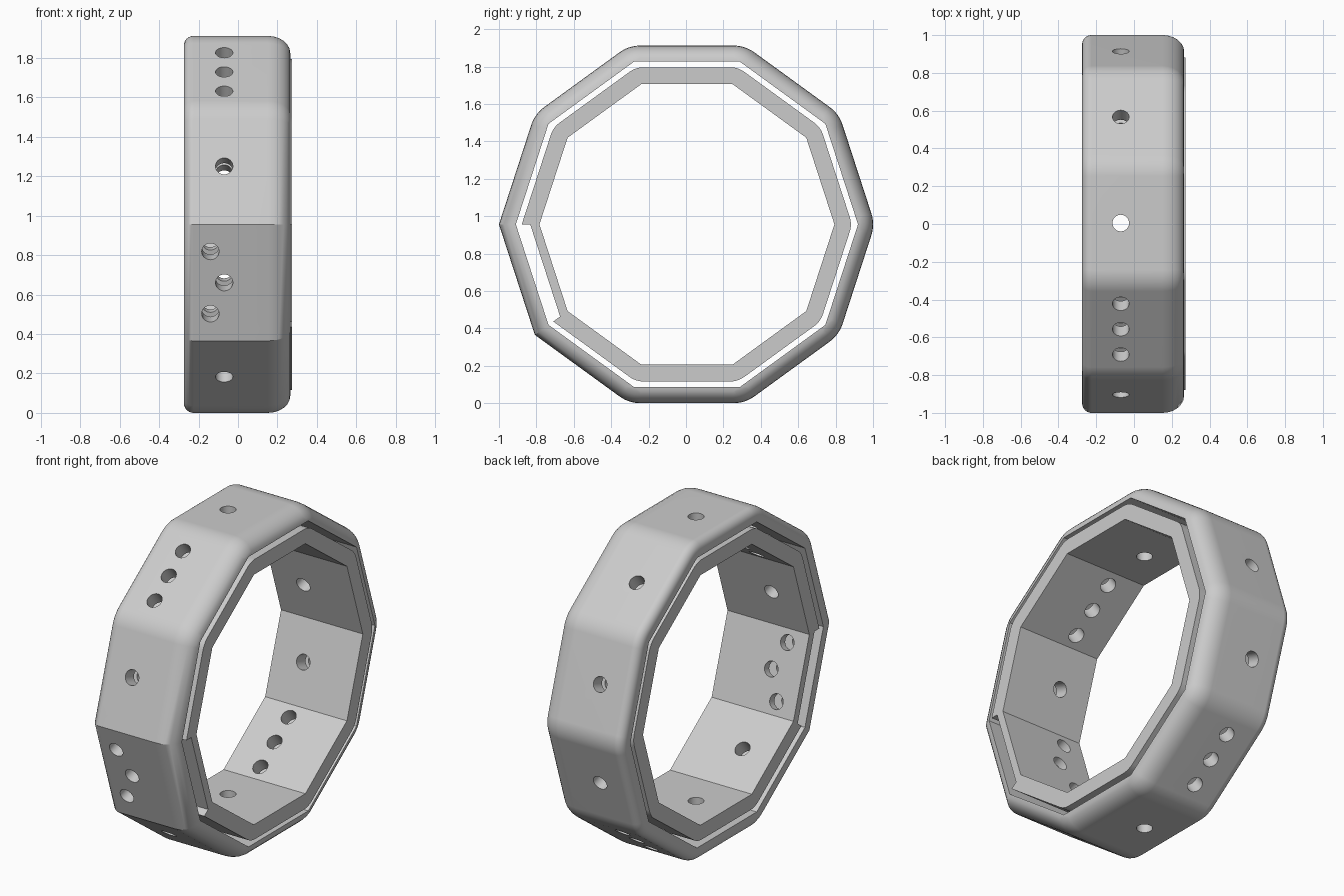
import bpy, bmesh
from math import sin, cos, pi, radians
from mathutils import Matrix, Vector

SIDES = 10
STEP = 2 * pi / SIDES
CENTRE = Vector((0, 0.005, 0.956))
SHARP = (5, 6)          # corners either side of the flat clasp facet

cube = bpy.data.objects.get("Cube")
if cube:
    bpy.data.objects.remove(cube, do_unlink=True)

grey = bpy.data.materials.new("light grey")
grey.use_nodes = True
grey.diffuse_color = (0.6, 0.6, 0.6, 1)
grey.node_tree.nodes["Principled BSDF"].inputs["Base Color"].default_value = (0.6, 0.6, 0.6, 1)


def polar(r, t):
    return (r * cos(t), r * sin(t))


def outline(apothem, radius, clasp=None, segs=6):
    """Ten-sided outline with rounded corners; the clasp facet can be thinner."""
    pts = []
    for k in range(SIDES):
        t = k * STEP
        if k in SHARP:
            full = apothem / cos(STEP / 2)
            thin = (clasp or apothem) / cos(STEP / 2)
            pair = (full, thin) if k == SHARP[0] else (thin, full)
            pts += [polar(r, t) for r in pair]
            continue
        cy, cz = polar((apothem - radius) / cos(STEP / 2), t)
        for i in range(segs + 1):
            dy, dz = polar(radius, t - STEP / 2 + STEP * i / segs)
            pts.append((cy + dy, cz + dz))
    return pts


def make_object(name, bm):
    mesh = bpy.data.meshes.new(name)
    bm.to_mesh(mesh)
    bm.free()
    mesh.materials.append(grey)
    obj = bpy.data.objects.new(name, mesh)
    bpy.context.collection.objects.link(obj)
    return obj


def band(name, stations):
    """Skin a closed loop of (x, outline) sections into a ring."""
    bm = bmesh.new()
    loops = [[bm.verts.new(CENTRE + Vector((x, y, z))) for y, z in pts]
             for x, pts in stations]
    n = len(loops[0])
    for a, b in zip(loops, loops[1:] + loops[:1]):
        for i in range(n):
            j = (i + 1) % n
            bm.faces.new((a[i], a[j], b[j], b[i]))
    bmesh.ops.remove_doubles(bm, verts=bm.verts[:], dist=0.0002)
    bmesh.ops.recalc_face_normals(bm, faces=bm.faces[:])
    return make_object(name, bm)


# Outer band: wide rounding on the left rim, tight rounding on the right rim
inside, outside, corner = 0.87, 0.956, 0.19
sections = [(-0.275, outline(inside, 0)), (0.265, outline(inside, 0))]
arc = [i * pi / 12 for i in range(7)]
profile = [(0.15 + 0.115 * cos(a), inside + 0.086 * sin(a)) for a in arc[1:]]
profile += [(-0.225 - 0.05 * sin(a), outside - 0.05 + 0.05 * cos(a)) for a in arc]
sections += [(x, outline(ap, corner - (outside - ap))) for x, ap in profile]
outer_band = band("outer_band", sections)

# Inner band: straight walls, thinner behind the clasp facet
inner_band = band("inner_band", [
    (-0.27, outline(0.75, 0)), (0.273, outline(0.75, 0)),
    (0.273, outline(0.84, 0.13, 0.797)), (-0.27, outline(0.84, 0.13, 0.797))])

# Pin holes: facet angle -> (x, offset along the facet)
MID, SIDE, GAP = -0.07, -0.14, 0.166
holes = {18 + 36 * k: [(MID, 0)] for k in range(SIDES)}
for angle in (126, 306):
    holes[angle] = [(MID, -GAP), (MID, 0), (MID, GAP)]
holes[198] = [(SIDE, -GAP), (MID, 0), (SIDE, GAP)]

bm = bmesh.new()
for angle, spots in holes.items():
    t = radians(angle)
    normal, along = Vector((0, *polar(1, t))), Vector((0, -sin(t), cos(t)))
    turn = normal.to_track_quat('Z', 'Y').to_matrix().to_4x4()
    for x, s in spots:
        place = CENTRE + normal * 0.86 + along * s + Vector((x, 0, 0))
        bmesh.ops.create_cone(bm, cap_ends=True, segments=32, radius1=0.044, radius2=0.044,
                              depth=0.36, matrix=Matrix.Translation(place) @ turn)
cutter = make_object("hole_cutter", bm)
cutter.hide_render = True

# Drill both bands and smooth the rounded edges
for obj in (outer_band, inner_band):
    bpy.ops.object.select_all(action='DESELECT')
    obj.select_set(True)
    bpy.context.view_layer.objects.active = obj
    drill = obj.modifiers.new("pin_holes", 'BOOLEAN')
    drill.operation = 'DIFFERENCE'
    drill.solver = 'EXACT'
    drill.object = cutter
    bpy.ops.object.modifier_apply(modifier=drill.name)
    bpy.ops.object.shade_smooth_by_angle(angle=radians(30))
    weighted = obj.modifiers.new("even_shading", 'WEIGHTED_NORMAL')
    weighted.keep_sharp = True
bpy.data.objects.remove(cutter, do_unlink=True)
